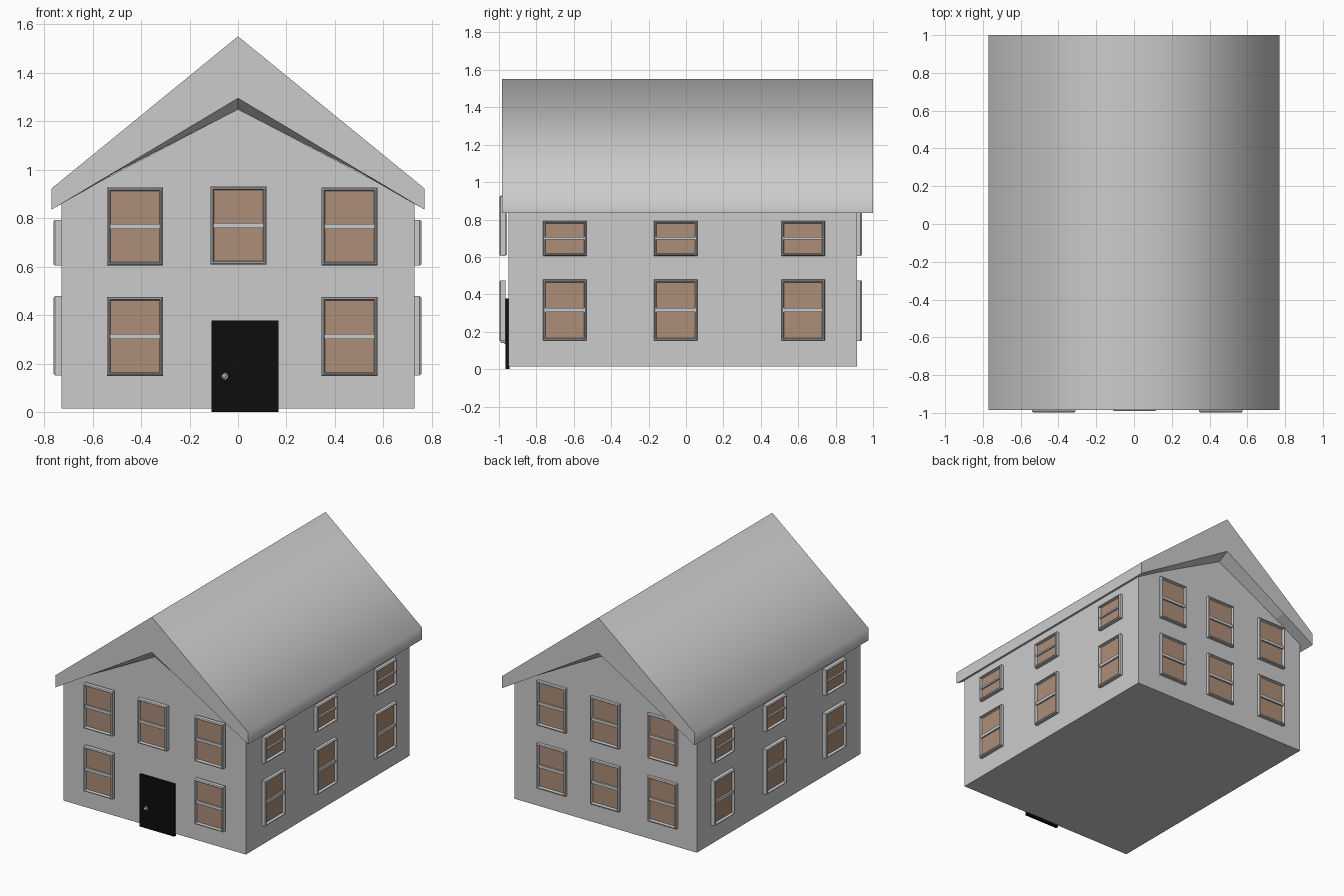
import bpy, bmesh, math
from mathutils import Matrix, Vector

if "Cube" in bpy.data.objects:
    bpy.data.objects.remove(bpy.data.objects["Cube"])


def material(name, rgb):
    m = bpy.data.materials.new(name)
    m.diffuse_color = (*rgb, 1)
    m.use_nodes = True
    m.node_tree.nodes["Principled BSDF"].inputs["Base Color"].default_value = m.diffuse_color
    return m


brown = material("brown_glass", (0.42, 0.27, 0.19))
black = material("black_paint", (0.004, 0.004, 0.004))
grey = material("grey_paint", (0.8, 0.8, 0.8))


def finish(name, bm, mats=()):
    bmesh.ops.recalc_face_normals(bm, faces=bm.faces[:])
    mesh = bpy.data.meshes.new(name)
    bm.to_mesh(mesh)
    bm.free()
    for m in mats:
        mesh.materials.append(m)
    ob = bpy.data.objects.new(name, mesh)
    bpy.context.collection.objects.link(ob)
    return ob


def add_box(bm, lo, hi):
    lo, hi = Vector(lo), Vector(hi)
    mat = Matrix.Translation((lo + hi) / 2) @ Matrix.Diagonal((*(hi - lo), 1))
    bmesh.ops.create_cube(bm, size=1, matrix=mat)


def loft(bm, loops):
    """Bridge equal closed loops of points and cap both ends; returns side faces and caps."""
    rings = [[bm.verts.new(p) for p in loop] for loop in loops]
    n = len(rings[0])
    sides = [[bm.faces.new((a[i], a[(i + 1) % n], b[(i + 1) % n], b[i])) for i in range(n)]
             for a, b in zip(rings, rings[1:])]
    return sides, bm.faces.new(rings[0]), bm.faces.new(rings[-1])


# Walls: gabled block
W, Y0, Y1 = 0.728, -0.95, 0.915
bm = bmesh.new()
wall = [(-W, 0.015), (W, 0.015), (W, 0.868), (0, 1.25), (-W, 0.868)]
loft(bm, [[(x, y, z) for x, z in wall] for y in (Y0, Y1)])
finish("walls", bm)


# Roof: thick gable whose underside slopes in to meet the walls
def roof_section(y, under, eave):
    prof = [(-0.77, 0.835), (-0.51, eave), (0, under), (0.51, eave), (0.77, 0.835),
            (0.77, 0.922), (0, 1.55), (-0.77, 0.922)]
    return [(x, y, z) for x, z in prof]


bm = bmesh.new()
sides, _, _ = loft(bm, [roof_section(-0.985, 1.295, 0.99), roof_section(Y0, 1.249, 0.985),
                        roof_section(Y1, 1.249, 0.985), roof_section(1.0, 1.295, 0.99)])
for strip in sides:
    for i in (4, 5, 6, 7):      # slopes and eave boards shade smoothly
        strip[i].smooth = True
finish("roof", bm)


# Windows: stepped frame, brown pane, crossbar (local front faces -y)
def window(name, centre, w, h, depth, turn):
    bm = bmesh.new()
    steps = [(0, 0), (0, 0.8), (0.005, 1), (0.010, 1), (0.014, 0.45)]
    loops = []
    for inset, d in steps:
        a, b = w / 2 - inset, h / 2 - inset
        loops.append([(-a, -d * depth, -b), (a, -d * depth, -b),
                      (a, -d * depth, b), (-a, -d * depth, b)])
    _, _, pane = loft(bm, loops)
    pane.material_index = 1
    add_box(bm, (-w / 2 + 0.011, -depth * 0.8, -h * 0.033), (w / 2 - 0.011, -depth * 0.3, h * 0.033))
    ob = finish(name, bm, (grey, brown))
    ob.location = centre
    ob.rotation_euler.z = turn


LOW, HIGH = (0.15, 0.475), (0.605, 0.927)
for col, x in enumerate((-0.425, 0.002, 0.46)):
    for row, (z0, z1) in enumerate((LOW, HIGH)):
        zc, h = (z0 + z1) / 2, z1 - z0
        if not (col == 1 and row == 0):     # the door takes this place
            front = -0.957 if col == 1 else -0.964
            lift = 0.004 if col == 1 else 0
            window(f"front_window_{col}_{row}", (x, front, zc + lift), 0.23, h, 0.034, 0)
        window(f"back_window_{col}_{row}", (-x, Y1 - 0.008, zc), 0.23, h, 0.034, math.pi)

for col, y in enumerate((-0.648, -0.055, 0.626)):
    for row, (z0, z1) in enumerate(((0.152, 0.478), (0.605, 0.793))):
        zc, h = (z0 + z1) / 2, z1 - z0
        window(f"right_window_{col}_{row}", (0.722, y, zc), 0.232, h, 0.034, math.pi / 2)
        window(f"left_window_{col}_{row}", (-0.727, -0.01 - y, zc), 0.232, h, 0.034, -math.pi / 2)

# Door
bm = bmesh.new()
add_box(bm, (-0.11, -0.966, 0), (0.167, -0.945, 0.377))
finish("door", bm, (black,))

# Door handle: plate, stem and knob
bm = bmesh.new()
turn = Matrix.Rotation(math.pi / 2, 4, 'X')
for x, y, r, d in ((-0.055, -0.968, 0.013, 0.006), (-0.055, -0.974, 0.005, 0.014)):
    bmesh.ops.create_cone(bm, cap_ends=True, segments=16, radius1=r, radius2=r, depth=d,
                          matrix=Matrix.Translation((x, y, 0.148)) @ turn)
bmesh.ops.create_uvsphere(bm, u_segments=16, v_segments=8, radius=0.009,
                          matrix=Matrix.Translation((-0.057, -0.982, 0.148)))
finish("door_knob", bm)
